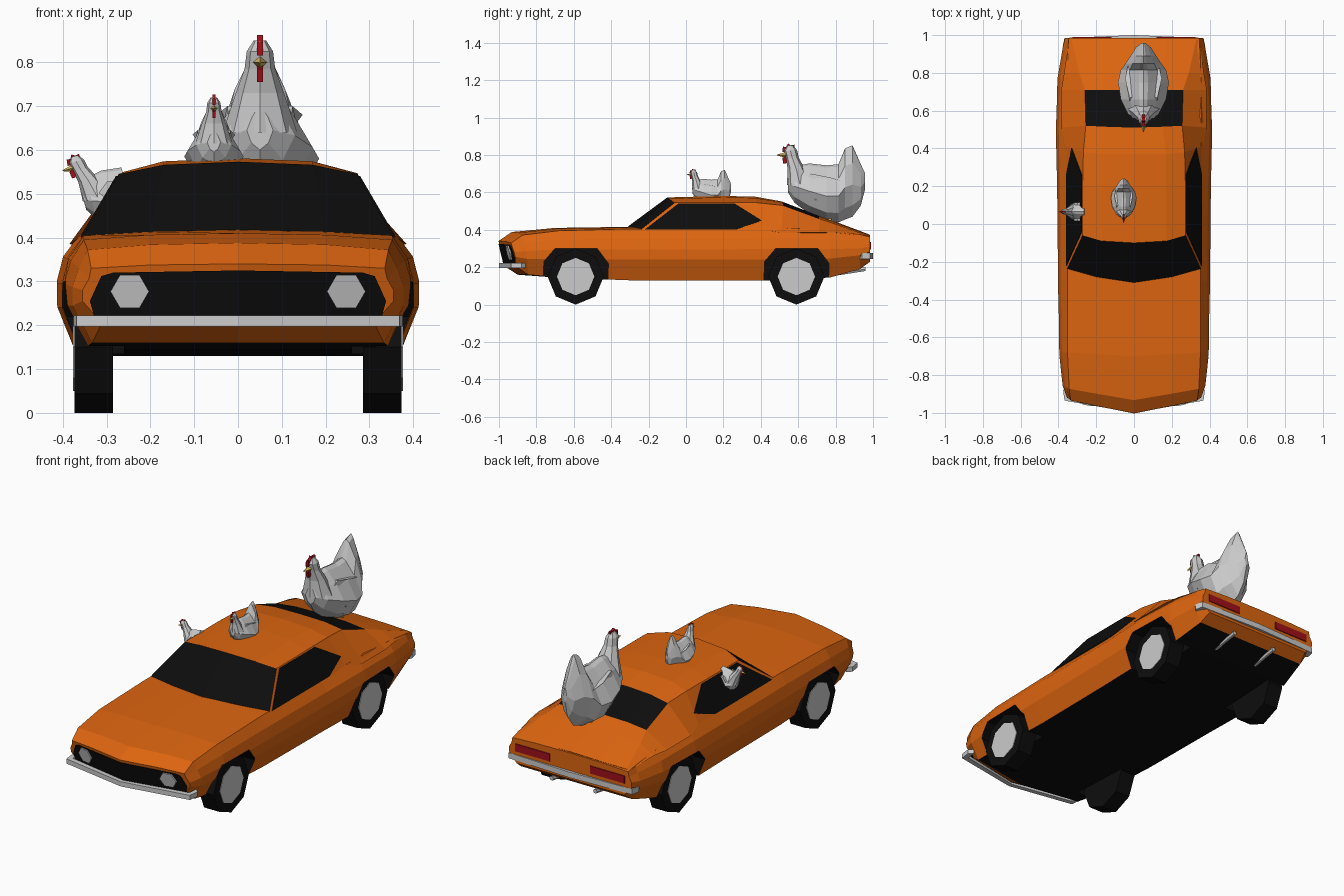
import bpy, bmesh, math
from mathutils import Vector

if "Cube" in bpy.data.objects:
    bpy.data.objects.remove(bpy.data.objects["Cube"])

def material(name, rgb):
    m = bpy.data.materials.new(name)
    m.diffuse_color = (*rgb, 1)
    m.use_nodes = True
    m.node_tree.nodes["Principled BSDF"].inputs["Base Color"].default_value = m.diffuse_color
    return m

ORANGE = material("orange_paint", (0.72, 0.13, 0.005))
BLACK = material("black", (0.004, 0.004, 0.004))
RED = material("red", (0.35, 0.005, 0.01))
YELLOW = material("yellow", (0.75, 0.5, 0.12))

def build(name, verts, faces, mats=(), index=None, **xf):
    me = bpy.data.meshes.new(name)
    me.from_pydata([tuple(v) for v in verts], [], faces)
    for m in mats:
        me.materials.append(m)
    if index:
        for p, i in zip(me.polygons, index):
            p.material_index = i
    bm = bmesh.new()
    bm.from_mesh(me)
    bmesh.ops.recalc_face_normals(bm, faces=bm.faces)
    bm.to_mesh(me)
    bm.free()
    ob = bpy.data.objects.new(name, me)
    bpy.context.collection.objects.link(ob)
    for k, v in xf.items():
        setattr(ob, k, v)
    return ob

def ring(half):
    """Closed ring from a right half running bottom centre to top centre."""
    return half + [(-x, y, z) for x, y, z in half[-2:0:-1]]

def loft(name, rings, mats=(), pick=None, **xf):
    n, faces, index = len(rings[0]), [], []
    for s in range(len(rings) - 1):
        for j in range(n):
            a, b = s * n + j, s * n + (j + 1) % n
            faces.append((a, b, b + n, a + n))
            index.append(pick(s, min(j, n - 1 - j)) if pick else 0)
    for base in (0, (len(rings) - 1) * n):
        h = n // 2
        faces.append([base + j for j in range(h + 1)])
        faces.append([base + j for j in range(h, n)] + [base])
        index += [0, 0]
    return build(name, [v for r in rings for v in r], faces, mats, index, **xf)

def prism(name, parts, mats, index=0, **xf):
    """Extrude (polygon, offset) pairs into one mesh of solids."""
    verts, faces = [], []
    for poly, off in parts:
        b, n = len(verts), len(poly)
        verts += [Vector(p) for p in poly] + [Vector(p) + Vector(off) for p in poly]
        faces += [list(range(b, b + n)), list(range(b + n, b + 2 * n))]
        faces += [(b + i, b + (i + 1) % n, b + n + (i + 1) % n, b + n + i) for i in range(n)]
    return build(name, verts, faces, mats, [index] * len(faces), **xf)

# Car body: y, nose V, slant, floor z, half width, top edge z, top centre z, shoulder inset
STATIONS = [(-1.00, .07, .03, .205, .355, .33, .34, .02),
            (-.93, .06, .03, .16, .378, .372, .388, .035),
            (-.70, .02, 0, .145, .397, .395, .41, .045),
            (-.30, 0, 0, .13, .402, .405, .416, .05),
            (.20, 0, 0, .13, .407, .405, .416, .055),
            (.50, 0, 0, .13, .414, .41, .42, .055),
            (.77, 0, 0, .145, .405, .398, .41, .05),
            (.93, 0, 0, .19, .378, .375, .385, .03),
            (.985, 0, 0, .23, .365, .362, .371, .02)]

def body_ring(y, v, slant, zb, w, ze, zc, inset):
    h = ze - zb
    prof = [(0, zb), (w - .045, zb), (w, zb + .4 * h), (w, zb + .6 * h), (w - .015, zb + .81 * h),
            (w - inset, ze), (.2, ze + .75 * (zc - ze)), (0, zc)]
    return ring([(x, y + v * x / .36 + slant * (ze - z) / h, z) for x, z in prof])

body = loft("car_body", [body_ring(*s) for s in STATIONS], (ORANGE, BLACK),
            lambda s, j: int(j == 0 and 0 < s < 7))

# Wheel arches cut out of the body
ARCH = [(-.175, .05), (-.17, .23), (-.11, .3), (.115, .3), (.175, .22), (.17, .05)]
cutter = prism("arch_cutter", [([(sx * .26, wy + y, z) for y, z in ARCH], (sx * .3, 0, 0))
                               for sx in (-1, 1) for wy in (-.59, .59)], (ORANGE, BLACK), 1)
cutter.hide_render = True
cutter.hide_viewport = False
cutter.display_type = 'WIRE'
mod = body.modifiers.new("arches", 'BOOLEAN')
mod.object, mod.operation, mod.solver = cutter, 'DIFFERENCE', 'EXACT'

# Cabin with windscreen and rear window: bottom centre, base, roof edge, mid roof, centre
CABIN = [[(0, -.30, .36), (.357, -.235, .40), (.355, -.24, .402), (.2, -.28, .413), (0, -.31, .418)],
         [(0, -.20, .36), (.357, -.20, .40), (.272, -.06, .545), (.17, -.09, .566), (0, -.10, .573)],
         [(0, .20, .36), (.357, .20, .40), (.272, .20, .547), (.17, .20, .574), (0, .20, .581)],
         [(0, .39, .36), (.362, .41, .40), (.268, .38, .545), (.17, .37, .57), (0, .37, .577)],
         [(0, .51, .36), (.385, .51, .385), (.255, .52, .53), (.15, .515, .547), (0, .51, .552)],
         [(0, .71, .36), (.385, .71, .385), (.26, .71, .46), (.15, .71, .472), (0, .71, .475)],
         [(0, .80, .36), (.37, .80, .385), (.29, .80, .43), (.16, .80, .44), (0, .80, .443)],
         [(0, .97, .34), (.345, .97, .365), (.33, .975, .368), (.17, .98, .372), (0, .98, .375)]]
loft("cabin", [ring(c) for c in CABIN], (ORANGE, BLACK), lambda s, j: int(s in (0, 4) and j >= 2))

# Side windows
SIDE = [(-.22, .402), (-.04, .541), (.26, .541), (.405, .45), (.265, .402)]
for sx, side in ((-1, "left"), (1, "right")):
    pane = [(sx * (.361 - (z - .40) * .586), y, z) for y, z in SIDE]
    prism(side + "_side_window", [(pane, (-sx * .012, 0, -.004))], (BLACK,))

# Grille and headlights, following the V of the nose
def nose(x, z, out):
    return (x, -1 + .07 * abs(x) / .36 + .03 * (.33 - z) / .125 - out, z)
GRILLE = [(0, .207), (.325, .21), (.338, .255), (.312, .312), (.285, .32), (0, .325)]
prism("grille", [([nose(s * x, z, .004) for x, z in GRILLE], (0, .01, 0)) for s in (-1, 1)], (BLACK,))
hexagon = [(.044 * math.cos(k * math.pi / 3), .044 * math.sin(k * math.pi / 3)) for k in range(6)]
prism("headlights", [([nose(s * (.247 + x), .277 + z, .012) for x, z in hexagon], (0, .01, 0))
                     for s in (-1, 1)], ())

# Bumpers
def bumper(name, half_path, z0, z1):
    path = [(-x, y) for x, y in half_path] + half_path[-2::-1]
    loft(name, [[(x, y, z0), (x, y, z1), (x * .94, y * .975, z1), (x * .94, y * .975, z0)] for x, y in path])
bumper("front_bumper", [(.375, -.88), (.368, -.935), (0, -1.0)], .197, .222)
bumper("rear_bumper", [(.378, .94), (.368, .985), (0, 1.0)], .245, .275)

# Tail lights and exhaust pipes
prism("tail_lights", [([(s * .12, .978, .295), (s * .325, .978, .295), (s * .325, .978, .335),
                        (s * .12, .978, .335)], (0, .012, 0)) for s in (-1, 1)], (RED,))
pipe = [(.012 * math.cos(k * math.pi / 3), .012 * math.sin(k * math.pi / 3)) for k in range(6)]
prism("exhaust_pipes", [([(s * .13 + x, .80, .165 + z) for x, z in pipe], (0, .16, .025))
                        for s in (-1, 1)], ())

# Wheels: eight-sided tyres with hub discs
def octagon(x, y, r):
    return [(x, y + r * math.sin(k * math.pi / 4), .15 - r * math.cos(k * math.pi / 4)) for k in range(8)]
for sx in (-1, 1):
    for wy, end in ((-.59, "front"), (.59, "rear")):
        tag = end + ("_left" if sx < 0 else "_right")
        prism(tag + "_tyre", [(octagon(sx * .285, wy, .15), (sx * .088, 0, 0))], (BLACK,))
        prism(tag + "_hub", [(octagon(sx * .36, wy, .1), (sx * .016, 0, 0))], ())

# Hens: y, low z, high z, half width of each body slice (tail at the end)
HEN = [(-.205, .18, .28, .03), (-.17, .125, .32, .08), (-.09, .065, .335, .12), (0, .025, .325, .135),
       (.065, .02, .33, .12), (.1, .035, .415, .095), (.14, .05, .432, .068), (.185, .11, .33, .04),
       (.208, .2, .28, .01)]
SLICE = [(0, 0), (.65, .16), (1, .45), (.6, .75), (.18, .96), (0, 1)]
NECK = [(.22, -.14, .07, .085), (.31, -.162, .045, .055), (.365, -.182, .035, .035),
        (.405, -.192, .036, .03), (.43, -.193, .018, .014)]

def hen(name, slices, **xf):
    loft(name + "_body", [ring([(w * a, y, lo + (hi - lo) * t) for a, t in SLICE])
                          for y, lo, hi, w in HEN[:slices]], **xf)
    loft(name + "_neck", [[(rx * math.sin(k * math.pi / 4), yc - ry * math.cos(k * math.pi / 4), z)
                           for k in range(8)] for z, yc, ry, rx in NECK], **xf)
    loft(name + "_beak", [ring([(0, y, .38 - r), (r, y, .38), (0, y, .38 + r)])
                          for y, r in ((-.21, .017), (-.264, .002))], (YELLOW,), **xf)
    comb = [(-.235, .395), (-.232, .425), (-.215, .422), (-.205, .442), (-.19, .432), (-.17, .435), (-.175, .40)]
    wattle = [(-.215, .375), (-.235, .365), (-.23, .335), (-.215, .335), (-.20, .36)]
    prism(name + "_comb", [([(-.007, y, z) for y, z in p], (.014, 0, 0)) for p in (comb, wattle)], (RED,), **xf)
    wing = [(-.13, .24), (-.08, .28), (.02, .26), (.12, .23), (.06, .15), (-.06, .14)]
    prism(name + "_wings", [([(s * (.126 - .3 * abs(y) - .25 * max(0, z - .17)), y, z) for y, z in wing],
                             (-s * .03, 0, 0)) for s in (-1, 1)] if slices > 5 else
          [([(s * .1, y, z) for y, z in wing[:3] + wing[5:]], (-s * .03, 0, 0)) for s in (-1, 1)], (), **xf)
    if slices > 5:
        legs = []
        for s in (-1, 1):
            for x, y, d, e in ((.025, .02, .008, .008), (.025, 0, .01, .03)):
                top = .05 if e < .01 else .01
                legs.append(([(s * x - d, y - e, -.01), (s * x + d, y - e, -.01), (s * x + d, y + e, -.01),
                              (s * x - d, y + e, -.01)], (0, 0, top)))
        prism(name + "_legs", legs, (YELLOW,), **xf)

hen("big_hen", 9, location=(.05, .75, .42))
hen("roof_hen", 9, location=(-.055, .137, .505), scale=(.5, .5, .5))
hen("window_hen", 4, location=(-.224, .065, .403), scale=(.5, .5, .5),
    rotation_euler=(math.radians(15), 0, math.radians(-90)))
